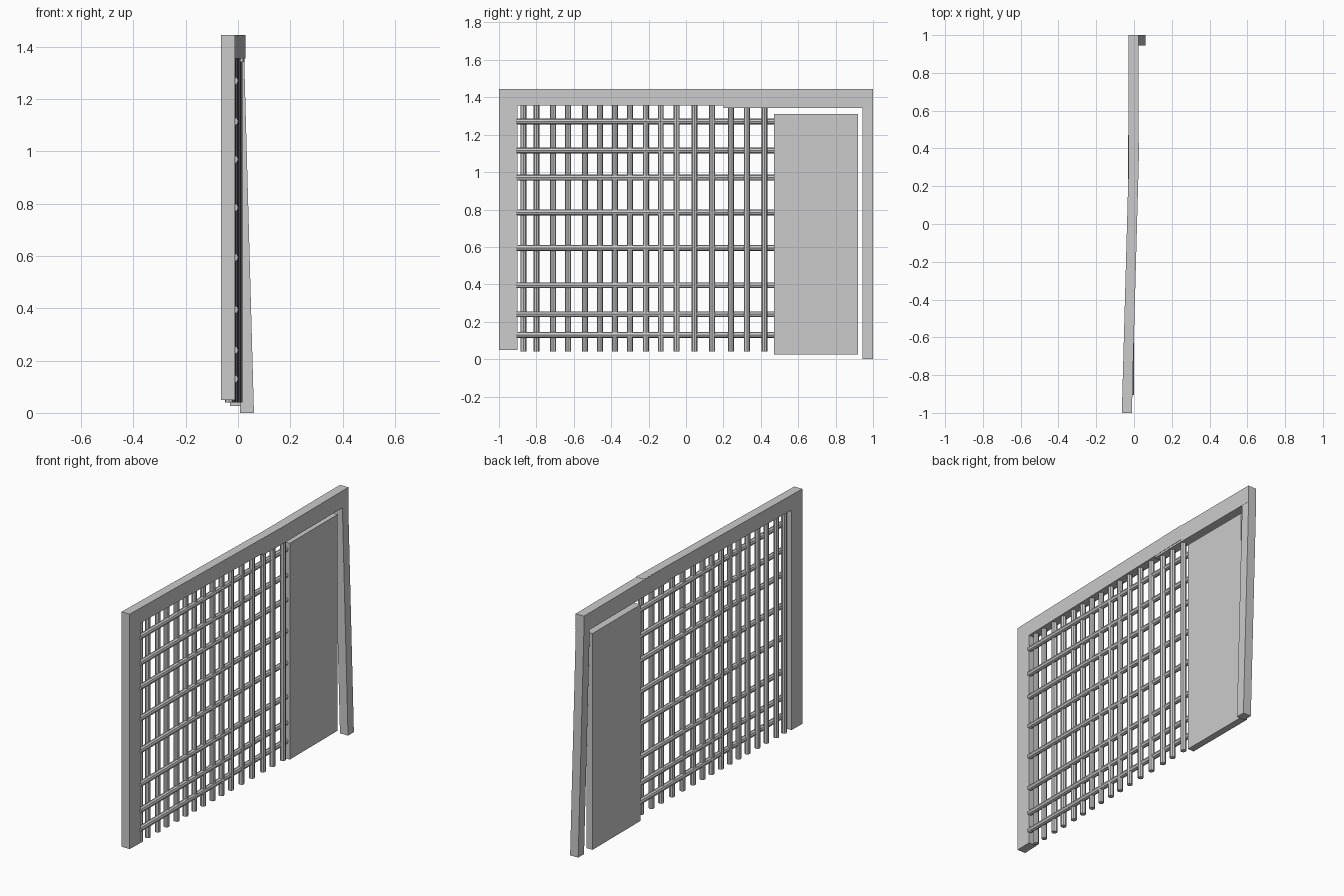
import bpy, bmesh, math
from mathutils import Vector

if "Cube" in bpy.data.objects:
    bpy.data.objects.remove(bpy.data.objects["Cube"])


def prism(name, profile, axis, lo, hi):
    """Extrude a closed 2D profile along z ('z': profile is x,y) or y ('y': profile is x,z)."""
    bm = bmesh.new()
    pts = [(a, b, lo) if axis == 'z' else (a, lo, b) for a, b in profile]
    face = bm.faces.new([bm.verts.new(p) for p in pts])
    out = bmesh.ops.extrude_face_region(bm, geom=[face])
    verts = [v for v in out['geom'] if isinstance(v, bmesh.types.BMVert)]
    d = hi - lo
    bmesh.ops.translate(bm, verts=verts, vec=(0, 0, d) if axis == 'z' else (0, d, 0))
    bmesh.ops.recalc_face_normals(bm, faces=bm.faces)
    mesh = bpy.data.meshes.new(name)
    bm.to_mesh(mesh)
    bm.free()
    obj = bpy.data.objects.new(name, mesh)
    bpy.context.collection.objects.link(obj)
    return obj


def rod(name, start, end, radius=0.016):
    """Low-poly round bar between two points."""
    a, b = Vector(start), Vector(end)
    bpy.ops.mesh.primitive_cylinder_add(vertices=8, radius=radius, depth=(b - a).length,
                                        location=(a + b) / 2)
    obj = bpy.context.object
    obj.name = name
    obj.rotation_euler = (b - a).to_track_quat('Z', 'Y').to_euler()
    return obj


def skew(y):
    """Centre x of the angled half of the frame at a given y."""
    return -0.038 + 0.0275 * (y + 1)


def skewed_profile(y0, y1, half=0.0265):
    a, b = skew(y0), skew(y1)
    return [(a - half, y0), (a + half, y0), (b + half, y1), (b - half, y1)]


# Angled half of the frame: post and top beam
prism("left_post", skewed_profile(-1, -0.9), 'z', 0.05, 1.355)
prism("left_top_beam", skewed_profile(-1, 0.43), 'z', 1.355, 1.445)

# Straight half of the frame: top beam and leaning post
prism("right_top_beam", [(-0.03, 0.2), (0.02, 0.2), (0.025, 0.4), (0.025, 1), (-0.03, 1)],
      'z', 1.343, 1.444)
prism("leaning_post", [(0.008, 0), (0.061, 0), (0.024, 1.343), (-0.029, 1.343)],
      'y', 0.945, 1.0)

# Solid side panel
prism("side_panel", [(-0.03, 0.026), (0.011, 0.026), (0.011, 1.31), (-0.03, 1.31)],
      'y', 0.47, 0.92)

# Upright bars follow the angled beam
for y in (-.87, -.80, -.71, -.63, -.54, -.46, -.38, -.30,
          -.215, -.135, -.05, .045, .14, .24, .325, .42):
    rod("upright_bar", (skew(y), y, 0.04), (skew(y), y, 1.357))

# Cross bars run straight from the post to the panel
for z in (1.27, 1.115, .97, .785, .595, .395, .24, .13):
    rod("cross_bar", (-0.015, -0.905, z), (-0.015, 0.472, z))
